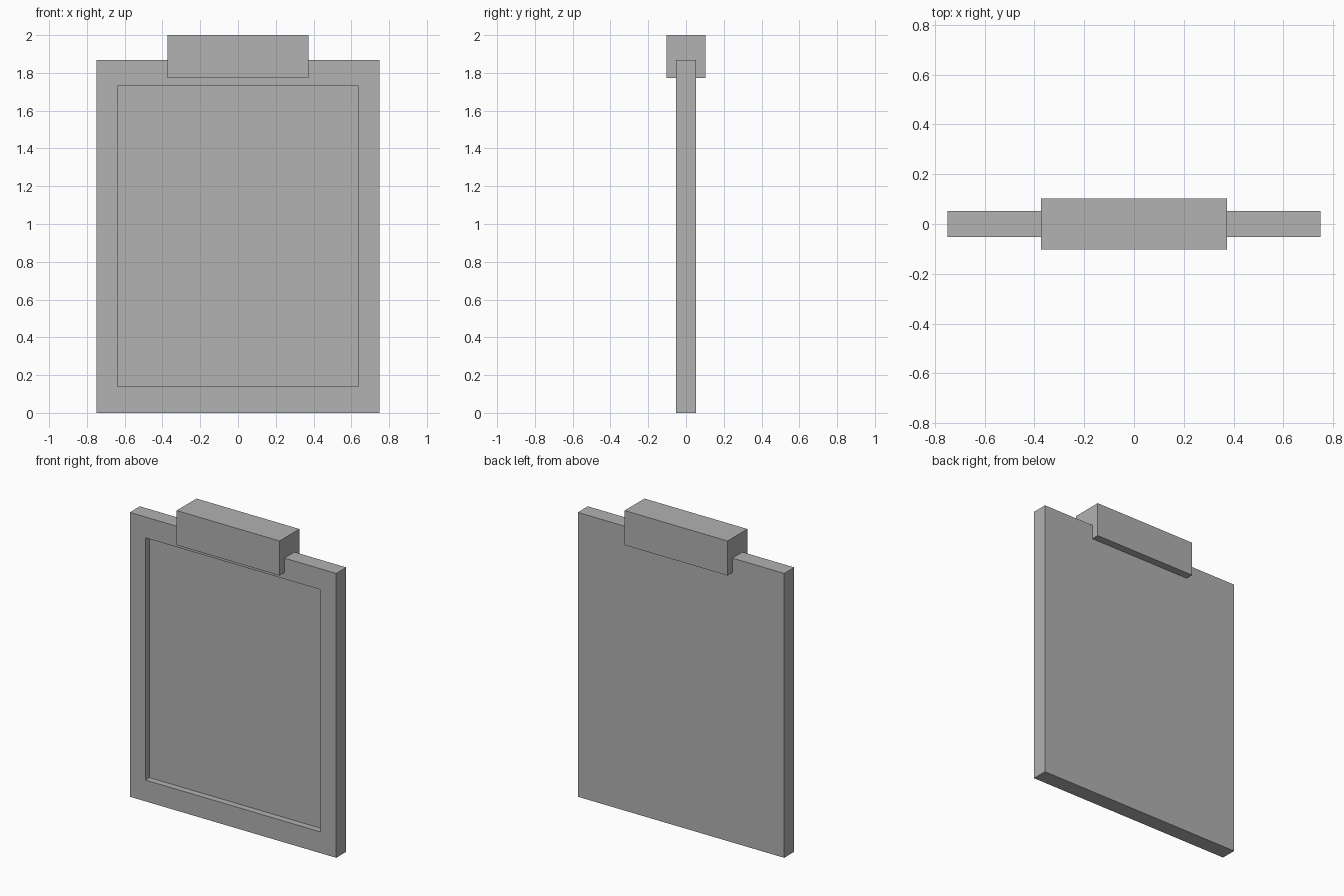
import bpy
import bmesh
from mathutils import Vector

cube = bpy.data.objects.get("Cube")
if cube:
    bpy.data.objects.remove(cube, do_unlink=True)

grey = bpy.data.materials.new("plain grey")
grey.use_nodes = True
colour = (0.445, 0.445, 0.445, 1)
grey.diffuse_color = colour
grey.node_tree.nodes["Principled BSDF"].inputs["Base Color"].default_value = colour


def box(bm, half_x, half_y, bottom, top):
    """Add a box centred on x and y, standing between two heights."""
    verts = bmesh.ops.create_cube(bm, size=2)["verts"]
    half_z = (top - bottom) / 2
    bmesh.ops.scale(bm, vec=(half_x, half_y, half_z), verts=verts)
    bmesh.ops.translate(bm, vec=(0, 0, bottom + half_z), verts=verts)


def finish(bm, name):
    mesh = bpy.data.meshes.new(name)
    bm.to_mesh(mesh)
    bm.free()
    mesh.materials.append(grey)
    obj = bpy.data.objects.new(name, mesh)
    bpy.context.collection.objects.link(obj)
    return obj


# Board, with its front face inset and pushed back into a shallow tray
BORDER, TOP_BORDER, DEPTH = 0.113, 0.137, 0.042
bm = bmesh.new()
box(bm, 0.75, 0.052, 0, 1.868)
bm.normal_update()
front = min(bm.faces, key=lambda f: f.calc_center_median().y)
bmesh.ops.inset_region(bm, faces=[front], thickness=BORDER, use_even_offset=True)
for v in front.verts:
    v.co.z = TOP_BORDER + 0.003 if v.co.z < 1 else 1.868 - TOP_BORDER
wall = bmesh.ops.extrude_discrete_faces(bm, faces=[front])["faces"][0]
bmesh.ops.translate(bm, vec=Vector((0, DEPTH, 0)), verts=wall.verts)
bmesh.ops.recalc_face_normals(bm, faces=bm.faces)
finish(bm, "board")

# Clip block straddling the top edge
bm = bmesh.new()
box(bm, 0.374, 0.103, 1.773, 2)
finish(bm, "clip")
